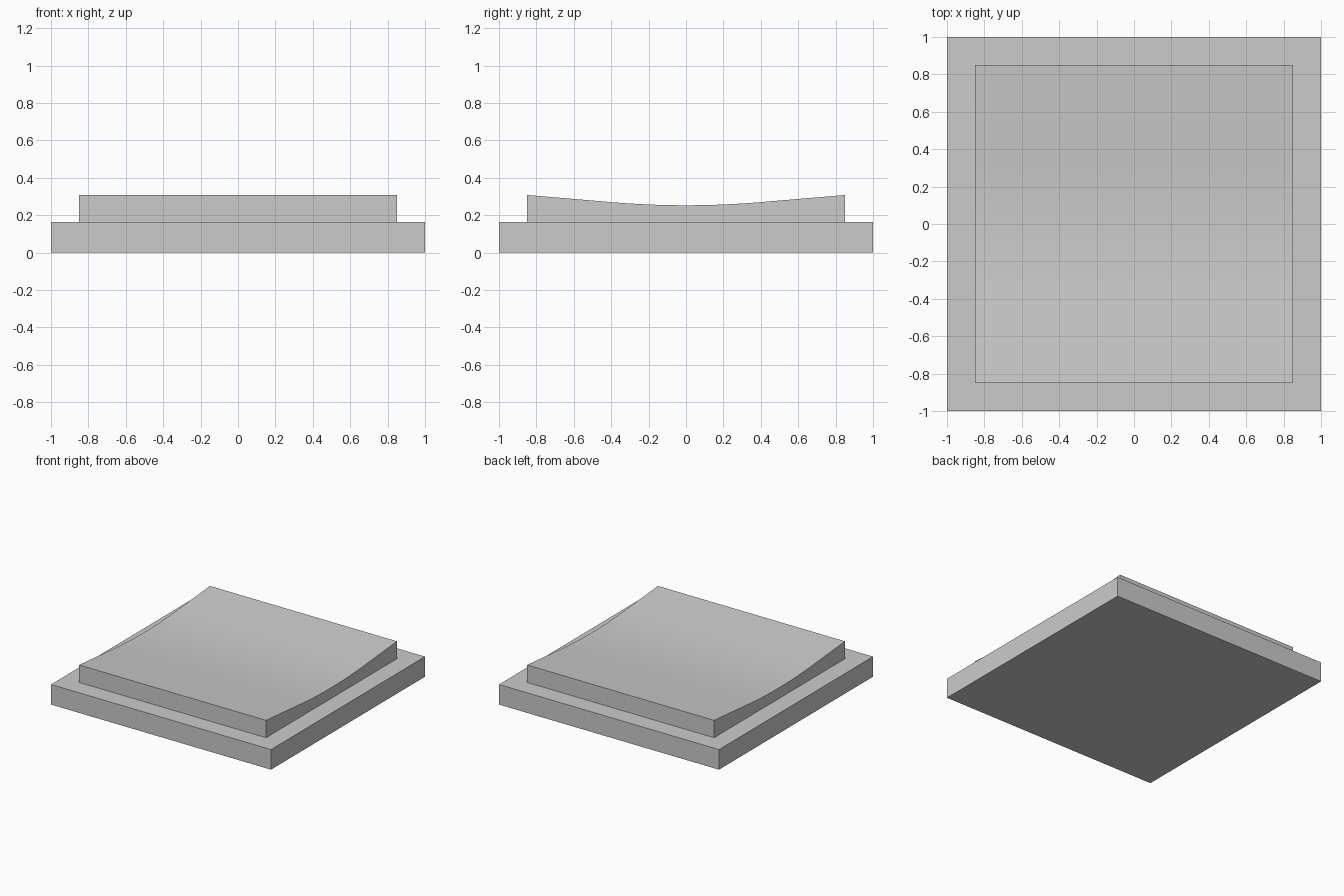
import bpy, bmesh

if "Cube" in bpy.data.objects:
    bpy.data.objects.remove(bpy.data.objects["Cube"])


def extrude_profile(name, profile, half_width):
    """Extrude a (y, z) profile symmetrically along x."""
    bm = bmesh.new()
    face = bm.faces.new([bm.verts.new((-half_width, y, z)) for y, z in profile])
    out = bmesh.ops.extrude_face_region(bm, geom=[face])
    moved = [v for v in out["geom"] if isinstance(v, bmesh.types.BMVert)]
    bmesh.ops.translate(bm, verts=moved, vec=(2 * half_width, 0, 0))
    bmesh.ops.recalc_face_normals(bm, faces=bm.faces)
    mesh = bpy.data.meshes.new(name)
    bm.to_mesh(mesh)
    bm.free()
    obj = bpy.data.objects.new(name, mesh)
    bpy.context.collection.objects.link(obj)
    return obj


BASE_TOP, LOW, HIGH = 0.165, 0.253, 0.308
HALF, BEND = 0.85, 0.4  # half size of upper block, half width of curved zone
SLOPE = (HIGH - LOW) / (HALF - BEND / 2)


def dish_height(y):
    a = abs(y)
    if a < BEND:
        return LOW + SLOPE * a * a / (2 * BEND)
    return LOW + SLOPE * (a - BEND / 2)


# Flat square base plate
extrude_profile("base_plate", [(-1, 0), (1, 0), (1, BASE_TOP), (-1, BASE_TOP)], 1.0)

# Upper block with a dished top: straight slopes blending into a curved valley
ys = [HALF] + [BEND - 2 * BEND * i / 16 for i in range(17)] + [-HALF]
profile = [(-HALF, BASE_TOP), (HALF, BASE_TOP)] + [(y, dish_height(y)) for y in ys]
top = extrude_profile("dished_top", profile, HALF)

bpy.ops.object.select_all(action='DESELECT')
top.select_set(True)
bpy.context.view_layer.objects.active = top
bpy.ops.object.shade_smooth_by_angle()
